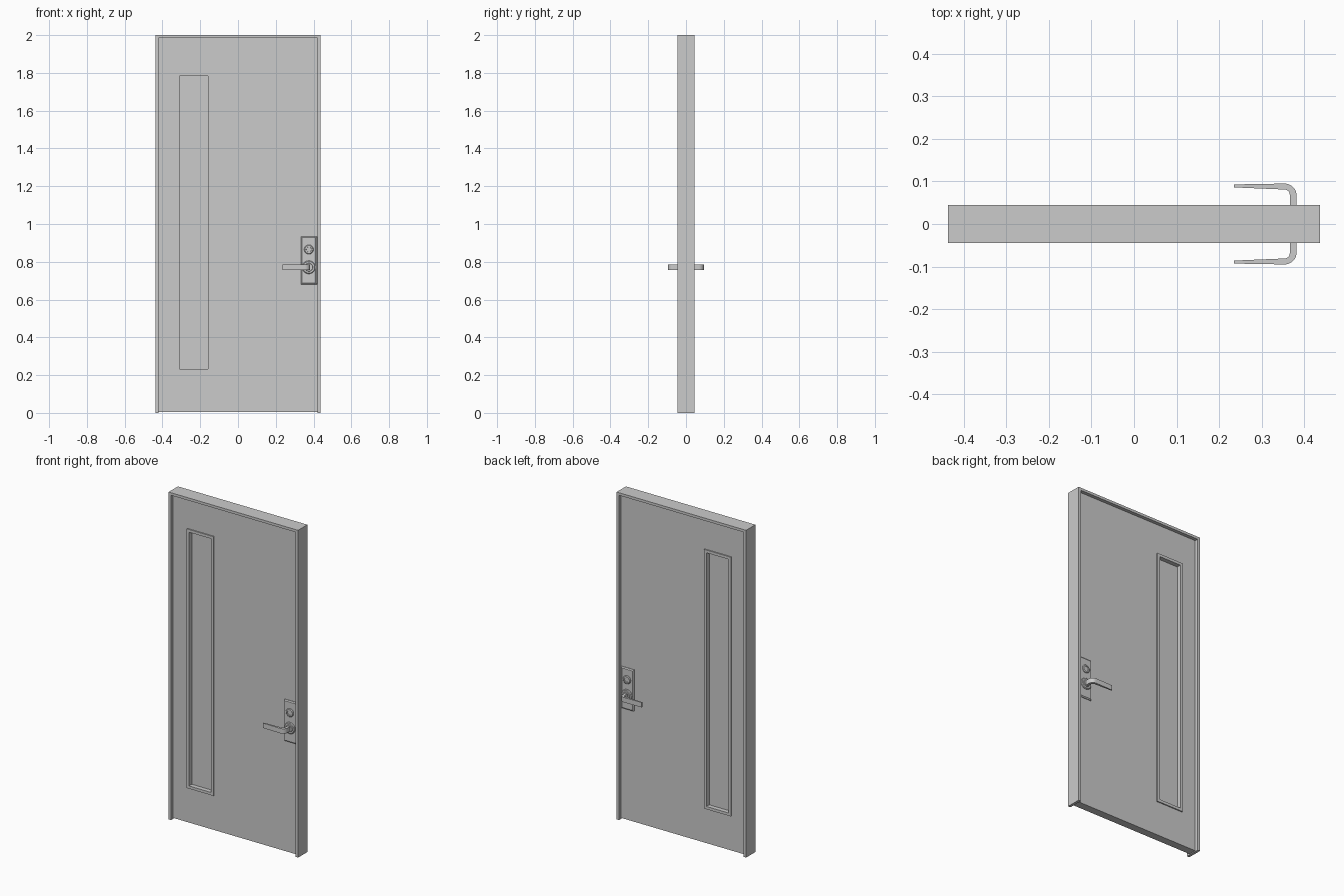
import bpy, bmesh, math
from mathutils import Matrix, Vector

if "Cube" in bpy.data.objects:
    bpy.data.objects.remove(bpy.data.objects["Cube"])

FRAME_Y, LEAF_Y = 0.045, 0.024     # half depths
HX, LEVER_Z, LOCK_Z = 0.375, 0.771, 0.865


def finish(name, bm, smooth=False):
    bmesh.ops.recalc_face_normals(bm, faces=bm.faces[:])
    me = bpy.data.meshes.new(name)
    bm.to_mesh(me)
    bm.free()
    ob = bpy.data.objects.new(name, me)
    bpy.context.collection.objects.link(ob)
    if smooth:
        bpy.ops.object.select_all(action='DESELECT')
        ob.select_set(True)
        bpy.context.view_layer.objects.active = ob
        bpy.ops.object.shade_smooth_by_angle(angle=math.radians(35))
    return ob


def prism(name, pts, axis, a, b, smooth=False):
    """Extrude a closed 2D outline along y (xz outline) or z (xy outline)."""
    bm = bmesh.new()
    put = (lambda p, h: (p[0], h, p[1])) if axis == 'y' else (lambda p, h: (p[0], p[1], h))
    lo = [bm.verts.new(put(p, a)) for p in pts]
    hi = [bm.verts.new(put(p, b)) for p in pts]
    bm.faces.new(lo)
    bm.faces.new(hi)
    n = len(pts)
    for i in range(n):
        j = (i + 1) % n
        bm.faces.new((lo[i], lo[j], hi[j], hi[i]))
    return finish(name, bm, smooth)


def rect(x0, x1, z0, z1):
    return [(x0, z0), (x1, z0), (x1, z1), (x0, z1)]


def ring(name, outer, inner, half):
    """Rectangular panel with a rectangular hole, centred on y = 0."""
    bm = bmesh.new()
    loops = [[bm.verts.new((x, y, z)) for x, z in rect(*r)]
             for r, y in ((outer, -half), (outer, half), (inner, half), (inner, -half))]
    for k in range(4):
        a, b = loops[k], loops[(k + 1) % 4]
        for i in range(4):
            j = (i + 1) % 4
            bm.faces.new((a[i], a[j], b[j], b[i]))
    return finish(name, bm)


def lathe(name, z, profile, side, n=32):
    """Turned part about the y axis; profile holds (radius, distance from centre)."""
    bm = bmesh.new()
    rows = []
    for r, y in profile:
        rows.append([bm.verts.new((HX + r * math.cos(2 * math.pi * i / n), side * y,
                                   z + r * math.sin(2 * math.pi * i / n))) for i in range(n)])
    for a, b in zip(rows, rows[1:]):
        for i in range(n):
            j = (i + 1) % n
            bm.faces.new((a[i], a[j], b[j], b[i]))
    bm.faces.new(rows[0])
    bm.faces.new(rows[-1])
    return finish(name, bm, True)


# Frame: two jambs and a head, open at the floor
X, J = 0.4375, 0.016
prism("door_frame", [(-X, 0), (-X + J, 0), (-X + J, 2 - J), (X - J, 2 - J),
                     (X - J, 0), (X, 0), (X, 2), (-X, 2)], 'y', -FRAME_Y, FRAME_Y)

# Leaf with window opening, raised window trim and glass
opening = (-0.309, -0.160, 0.233, 1.783)
trim = (-0.325, -0.144, 0.216, 1.800)
ring("door_leaf", (-X + J, X - J, 0.005, 2 - J), trim, LEAF_Y)
ring("window_trim", trim, opening, LEAF_Y + 0.007)
prism("window_glass", rect(*opening), 'y', -0.004, 0.004)


# Lock hardware on both faces
def arc(cx, cy, r, a0, a1, n=8):
    return [(cx + r * math.cos(math.radians(a0 + (a1 - a0) * i / n)),
             cy + r * math.sin(math.radians(a0 + (a1 - a0) * i / n))) for i in range(n + 1)]


for side, tag in ((-1, "front"), (1, "back")):
    # Backplate with bevelled edge
    bm = bmesh.new()
    loops = []
    for inset, y in ((0, LEAF_Y), (0, LEAF_Y + 0.004), (0.006, LEAF_Y + 0.009)):
        r = rect(0.333 + inset, 0.417 - inset, 0.681 + inset, 0.934 - inset)
        loops.append([bm.verts.new((x, side * y, z)) for x, z in r])
    for a, b in zip(loops, loops[1:]):
        for i in range(4):
            j = (i + 1) % 4
            bm.faces.new((a[i], a[j], b[j], b[i]))
    bm.faces.new(loops[0])
    bm.faces.new(loops[-1])
    finish(tag + "_lock_plate", bm)

    # Key cylinder and lever rose
    lathe(tag + "_lock_cylinder", LOCK_Z, [(0.025, 0.030), (0.025, 0.037), (0.021, 0.041),
          (0.014, 0.041), (0.013, 0.038)], side)
    lathe(tag + "_lever_rose", LEVER_Z, [(0.035, 0.030), (0.035, 0.036), (0.031, 0.040),
          (0.022, 0.040), (0.020, 0.044)], side)

    # Lever: stem, rounded bend, tapering grip
    outline = [(0.382, 0.036)] + arc(0.354, 0.067, 0.028, 0, 90)
    outline += [(0.235, 0.093), (0.235, 0.086)]
    outline += arc(0.354, 0.069, 0.012, 90, 0) + [(0.366, 0.036)]
    prism(tag + "_lever", [(x, side * y) for x, y in outline], 'z',
          LEVER_Z - 0.015, LEVER_Z + 0.015, True)
